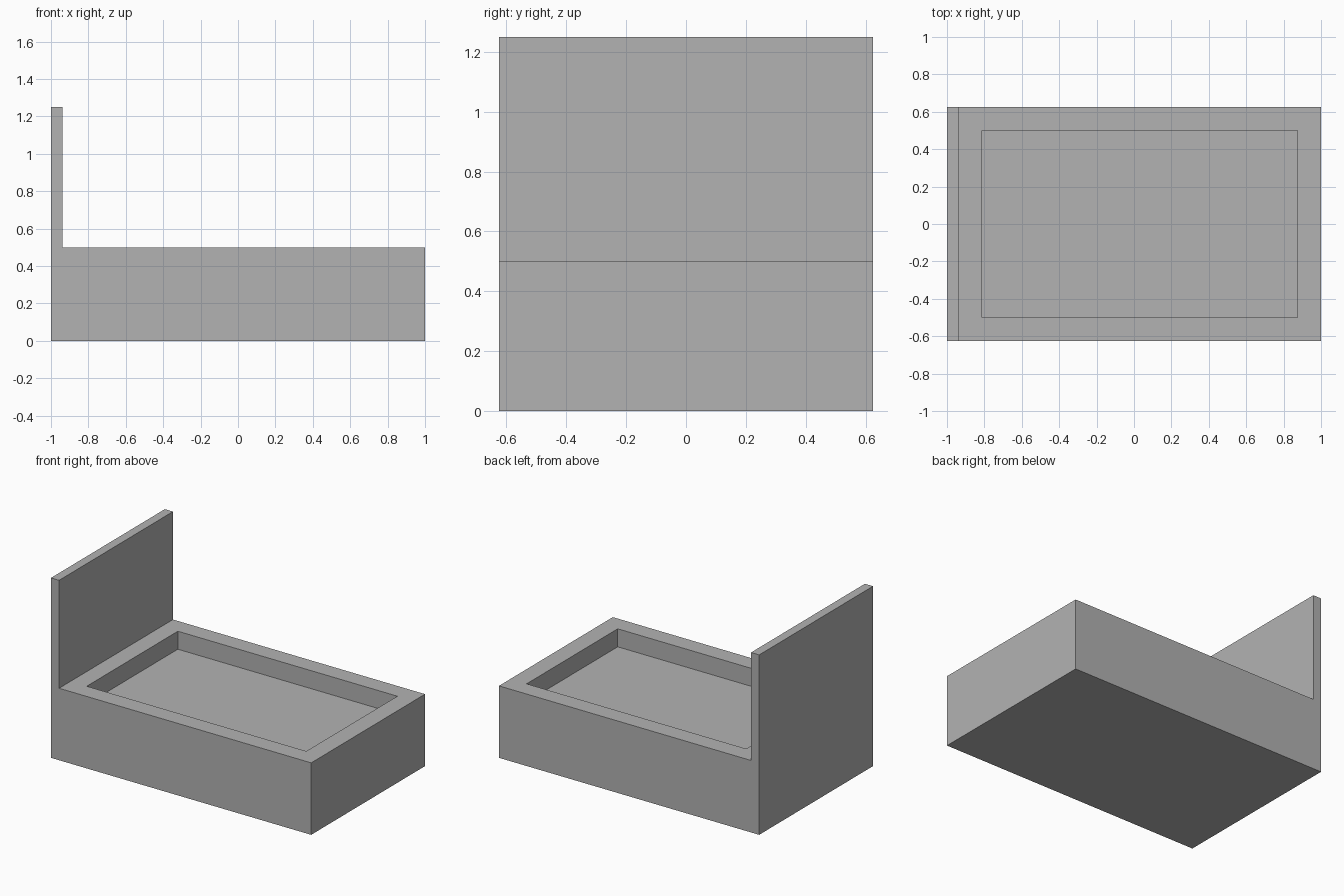
import bpy
import bmesh

if "Cube" in bpy.data.objects:
    bpy.data.objects.remove(bpy.data.objects["Cube"], do_unlink=True)

HALF_WIDTH = 0.625
BOARD_X = -0.9375     # inner face of the headboard
BASE_TOP = 0.5
RIM = 0.125           # rim width and recess depth

grey = bpy.data.materials.new("plain grey")
grey.use_nodes = True
colour = (0.448, 0.448, 0.448, 1)
grey.diffuse_color = colour
grey.node_tree.nodes["Principled BSDF"].inputs["Base Color"].default_value = colour

# Side profile: low base with a thin upright headboard
profile = [(-1, 0), (1, 0), (1, BASE_TOP), (BOARD_X, BASE_TOP),
           (BOARD_X, 1.25), (-1, 1.25)]

bm = bmesh.new()
side = bm.faces.new([bm.verts.new((x, -HALF_WIDTH, z)) for x, z in profile])
result = bmesh.ops.extrude_face_region(bm, geom=[side])
moved = [g for g in result["geom"] if isinstance(g, bmesh.types.BMVert)]
bmesh.ops.translate(bm, verts=moved, vec=(0, 2 * HALF_WIDTH, 0))
bmesh.ops.recalc_face_normals(bm, faces=bm.faces)

# Mattress recess: inset the base top, then sink it with upright walls
top = next(f for f in bm.faces if f.normal.z > 0.9
           and abs(f.calc_center_median().z - BASE_TOP) < 0.01)
bmesh.ops.inset_region(bm, faces=[top], thickness=RIM, use_even_offset=True)
floor = bmesh.ops.extrude_discrete_faces(bm, faces=[top])["faces"][0]
bmesh.ops.translate(bm, verts=floor.verts, vec=(0, 0, -RIM))
bmesh.ops.recalc_face_normals(bm, faces=bm.faces)

mesh = bpy.data.meshes.new("bed_frame")
bm.to_mesh(mesh)
bm.free()
mesh.materials.append(grey)
bed = bpy.data.objects.new("bed_frame", mesh)
bpy.context.collection.objects.link(bed)
